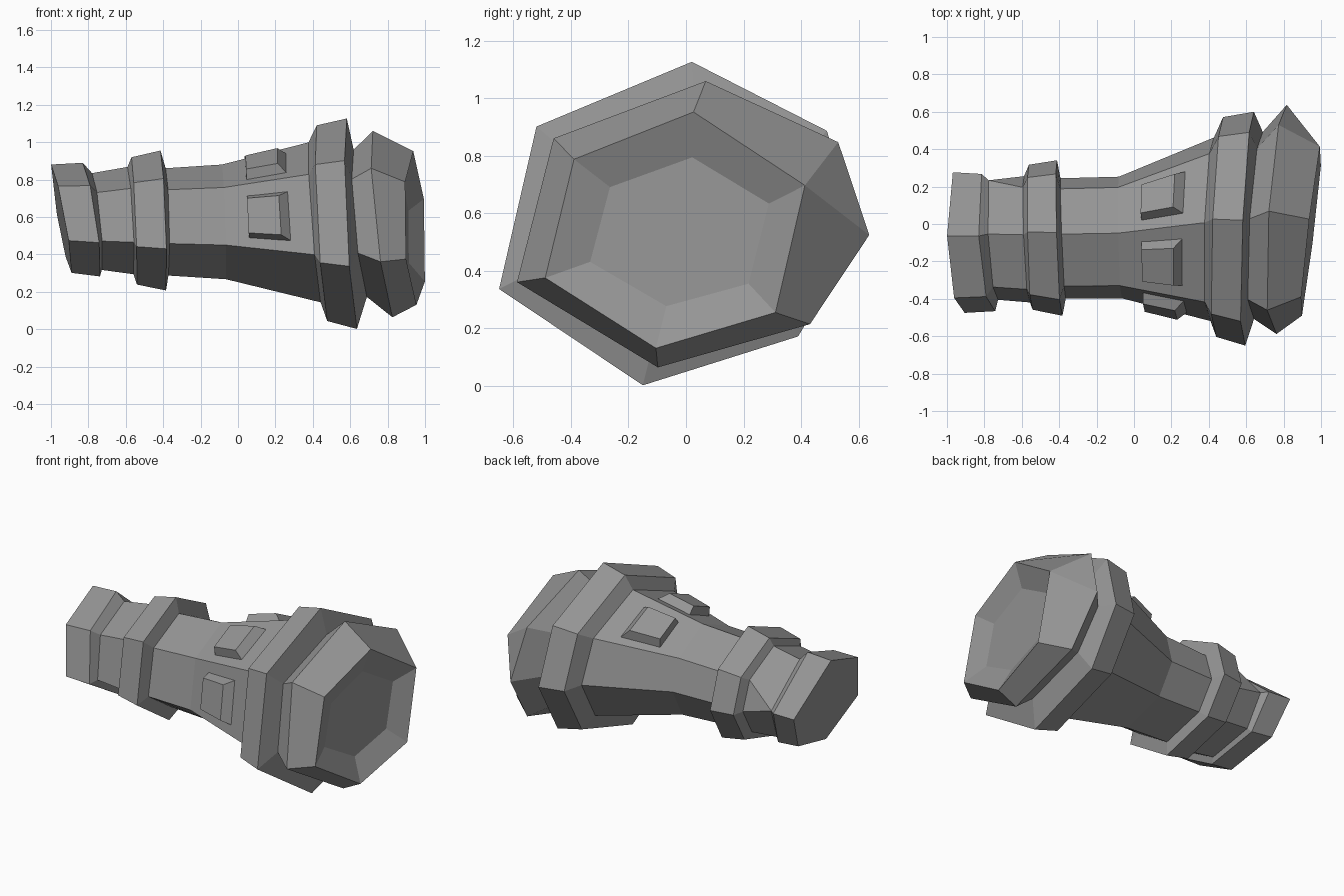
import bpy
import bmesh
from mathutils import Vector

if "Cube" in bpy.data.objects:
    bpy.data.objects.remove(bpy.data.objects["Cube"])

grey = bpy.data.materials.new("stone_grey")
grey.diffuse_color = (0.3, 0.3, 0.3, 1)
grey.use_nodes = True
grey.node_tree.nodes["Principled BSDF"].inputs["Base Color"].default_value = grey.diffuse_color

# Irregular seven-sided cross-section (y, z), from the top ridge round the front
SECTION = [(.06, .565), (-.48, .34), (-.61, -.225), (-.11, -.56),
           (.43, -.39), (.64, -.04), (.53, .325)]


def ring(x, cy, cz, sy, sz, ty, tz, merge=None):
    """Scaled and tilted section; merge fuses the two back corners into one."""
    sec = list(SECTION)
    if merge is not None:
        p = Vector(sec[5]).lerp(Vector(sec[6]), merge)
        sec[5] = sec[6] = (p.x, p.y)
    return [Vector((x + ty * y * sy + tz * z * sz, cy + y * sy, cz + z * sz))
            for y, z in sec]


def finish(name, bm):
    bmesh.ops.remove_doubles(bm, verts=bm.verts, dist=.0005)
    bmesh.ops.recalc_face_normals(bm, faces=bm.faces)
    me = bpy.data.meshes.new(name)
    bm.to_mesh(me)
    bm.free()
    me.materials.append(grey)
    ob = bpy.data.objects.new(name, me)
    bpy.context.collection.objects.link(ob)
    return ob


def loft(name, rings):
    """Skin a closed solid through successive rings."""
    bm = bmesh.new()
    loops = [[bm.verts.new(p) for p in r] for r in rings]
    for a, b in zip(loops, loops[1:]):
        for i in range(7):
            j = (i + 1) % 7
            bm.faces.new((a[i], a[j], b[j], b[i]))
    bm.faces.new(loops[0])
    bm.faces.new(loops[-1])
    return finish(name, bm)


# Rings from the foot (left) to the crown (right)
foot_l = ring(-.945, -.10, .59, .615, .515, -.05, -.18, .25)
foot_r = ring(-.785, -.10, .585, .60, .54, -.07, -.14, .25)
neck_l = ring(-.755, -.085, .575, .525, .46, -.06, -.09, .3)
neck_r = ring(-.575, -.09, .58, .54, .51, -.04, -.05)
band_l = ring(-.555, -.08, .578, .62, .605, -.02, -.04)
band_r = ring(-.40, -.085, .58, .665, .665, -.03, -.035)
shaft_l = ring(-.38, -.085, .573, .515, .51, -.04, -.02)
shaft_m = ring(-.075, -.08, .573, .52, .545, -.02, -.03)
shaft_r = ring(.41, -.04, .57, .785, .76, .03, -.08)
collar_l = ring(.45, -.03, .565, .94, .93, .04, -.06)
collar_r = ring(.61, -.04, .562, 1.0, 1.0, .045, -.055)
crown_b = ring(.655, -.02, .565, .80, .70, .06, -.10)
crown_m = ring(.775, .01, .56, .98, .885, .06, -.115)
crown_t = ring(.948, -.02, .54, .77, .73, .12, -.04, .7)
dish = ring(.885, -.01, .535, .53, .46, .10, -.03, .7)

loft("foot", [foot_l, foot_r, neck_l])
loft("neck", [neck_l, neck_r])
loft("band", [neck_r, band_l, band_r, shaft_l])
loft("shaft", [shaft_l, shaft_m, shaft_r])
loft("collar", [shaft_r, collar_l, collar_r, crown_b])
loft("crown", [crown_b, crown_m, crown_t, dish])


def window(name, i, v0, v1):
    """Tapered block raised from the flaring shaft face between edges i, i+1."""
    j = (i + 1) % 7
    a, b, c, d = shaft_m[i], shaft_r[i], shaft_r[j], shaft_m[j]
    n = (c - a).cross(d - b).normalized()
    if n.dot((a + c) / 2 - Vector((.15, -.06, .57))) < 0:
        n = -n

    def quad(u0, u1, w0, w1, h):
        return [a.lerp(b, u).lerp(d.lerp(c, u), w) + n * h
                for u, w in ((u0, w0), (u1, w0), (u1, w1), (u0, w1))]

    bm = bmesh.new()
    lo = [bm.verts.new(p) for p in quad(.26, .77, v0, v1, -.02)]
    hi = [bm.verts.new(p) for p in quad(.29, .66, v0 + .1, v1 - .06, .055)]
    bm.faces.new(lo)
    bm.faces.new(hi)
    for k in range(4):
        m = (k + 1) % 4
        bm.faces.new((lo[k], lo[m], hi[m], hi[k]))
    finish(name, bm)


window("window_front_top", 0, .16, .85)
window("window_front", 1, .16, .86)
window("window_back_top", 6, .12, .82)
